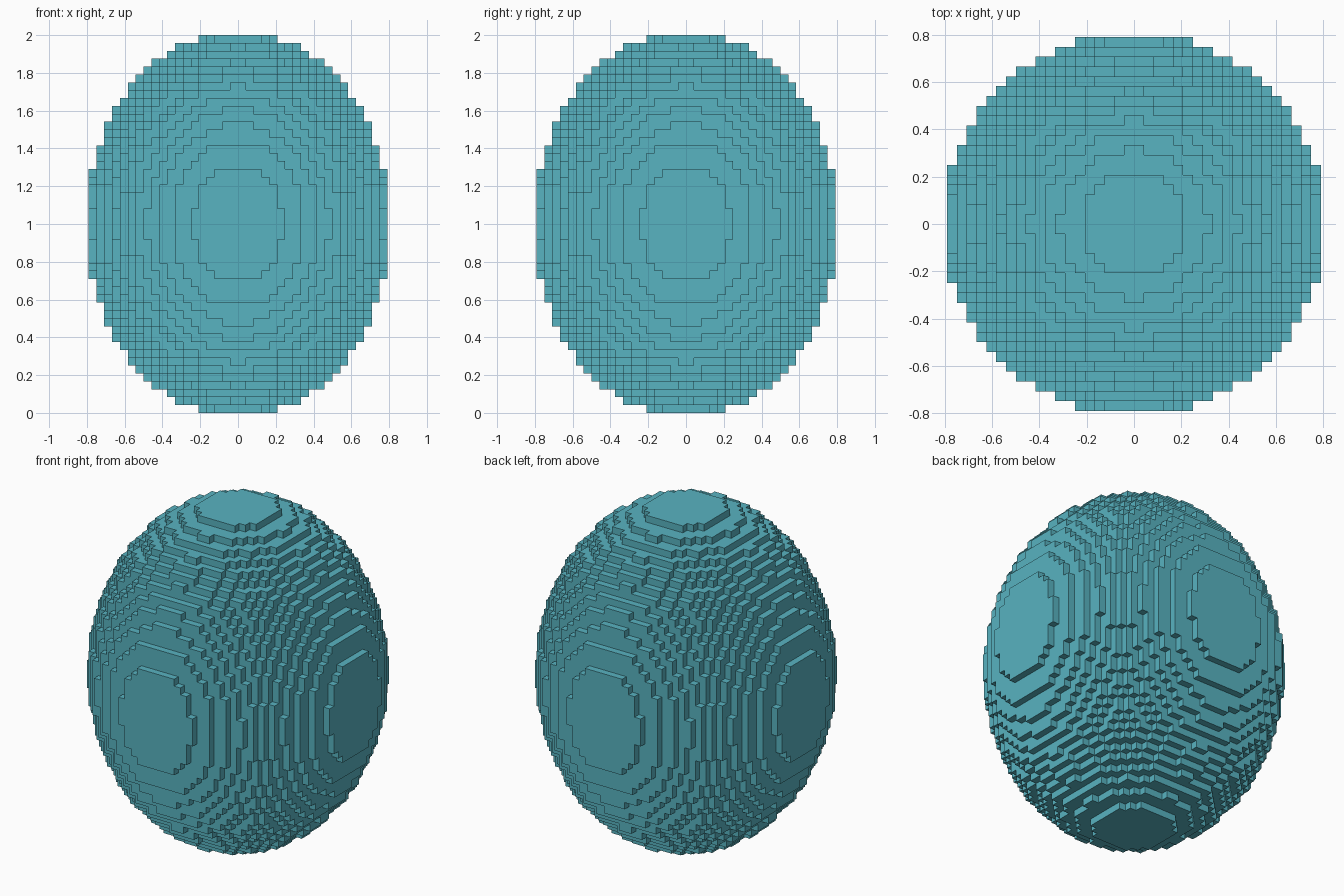
import bpy
import bmesh
from mathutils import Vector

cube = bpy.data.objects.get("Cube")
if cube:
    bpy.data.objects.remove(cube, do_unlink=True)

# Block grid: 38 x 38 x 48 blocks, 48 blocks = 2 units
BLOCK = 2 / 48
HALF_W, HALF_H = 19, 24
RADIUS_SQ, HEIGHT_SQ = 375.4, 598.3   # squared semi-axes in blocks


def filled(i, j, k):
    """True when the centre of block (i, j, k) lies inside the ellipsoid."""
    x, y, z = i + 0.5, j + 0.5, k + 0.5
    return (x * x + y * y) / RADIUS_SQ + z * z / HEIGHT_SQ <= 1


# Teal surface colour
teal = bpy.data.materials.new("teal")
teal.use_nodes = True
colour = (0.098, 0.451, 0.533, 1)
teal.diffuse_color = colour
bsdf = teal.node_tree.nodes["Principled BSDF"]
bsdf.inputs["Base Color"].default_value = colour
bsdf.inputs["Roughness"].default_value = 0.8

# Outer skin: one square for every block side that faces an empty cell
bm = bmesh.new()
corners = {}


def corner(p):
    key = tuple(p)
    if key not in corners:
        corners[key] = bm.verts.new((p[0] * BLOCK, p[1] * BLOCK, p[2] * BLOCK + 1))
    return corners[key]


for i in range(-HALF_W, HALF_W):
    for j in range(-HALF_W, HALF_W):
        for k in range(-HALF_H, HALF_H):
            if not filled(i, j, k):
                continue
            for axis in range(3):
                u, v = Vector((0, 0, 0)), Vector((0, 0, 0))
                u[(axis + 1) % 3] = 1
                v[(axis + 2) % 3] = 1
                for side in (0, 1):
                    cell = [i, j, k]
                    cell[axis] += 2 * side - 1
                    if filled(*cell):
                        continue
                    o = Vector((i, j, k))
                    o[axis] += side
                    loop = [o, o + u, o + u + v, o + v]
                    if side == 0:
                        loop.reverse()
                    bm.faces.new([corner(p) for p in loop])

mesh = bpy.data.meshes.new("block_ellipsoid")
bm.to_mesh(mesh)
bm.free()
mesh.materials.append(teal)
ellipsoid = bpy.data.objects.new("block_ellipsoid", mesh)
bpy.context.collection.objects.link(ellipsoid)
